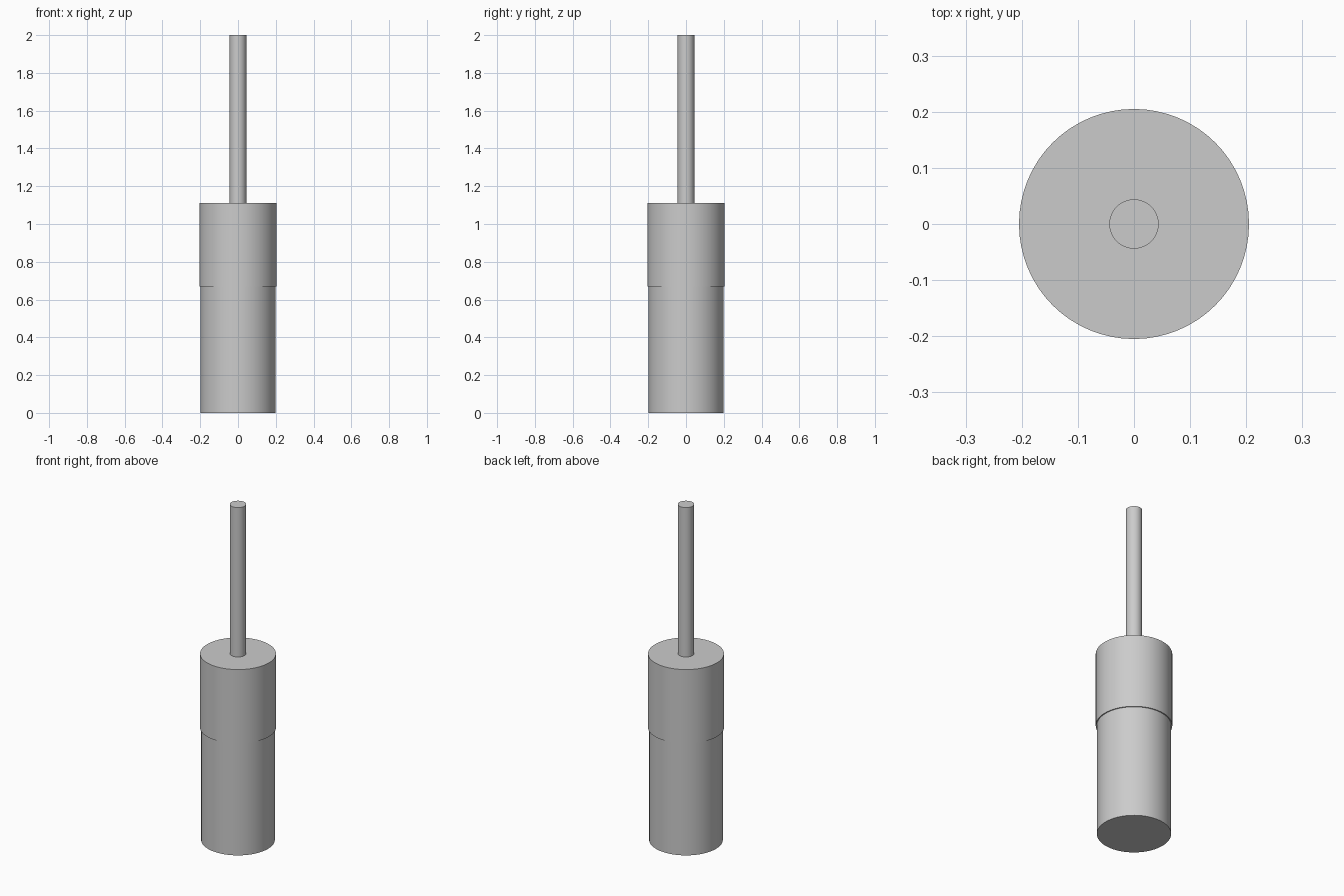
import bpy
import math

# Remove the default object
cube = bpy.data.objects.get("Cube")
if cube:
    bpy.data.objects.remove(cube, do_unlink=True)

# Single plain grey finish
grey = bpy.data.materials.new("light_grey")
grey.use_nodes = True
colour = (0.6, 0.6, 0.6, 1.0)
grey.diffuse_color = colour
grey.node_tree.nodes["Principled BSDF"].inputs["Base Color"].default_value = colour


def cylinder(name, radius, bottom, top, sides=64):
    """Upright smooth cylinder between two heights."""
    bpy.ops.mesh.primitive_cylinder_add(
        vertices=sides, radius=radius, depth=top - bottom,
        location=(0, 0, (bottom + top) / 2))
    part = bpy.context.object
    part.name = part.data.name = name
    part.data.materials.append(grey)
    bpy.ops.object.shade_smooth_by_angle(angle=math.radians(30))
    return part


# Main barrel, slightly wider collar, and thin rod
cylinder("barrel", 0.199, 0.0, 0.68)
cylinder("collar", 0.205, 0.67, 1.11)
cylinder("rod", 0.044, 1.10, 2.0)
